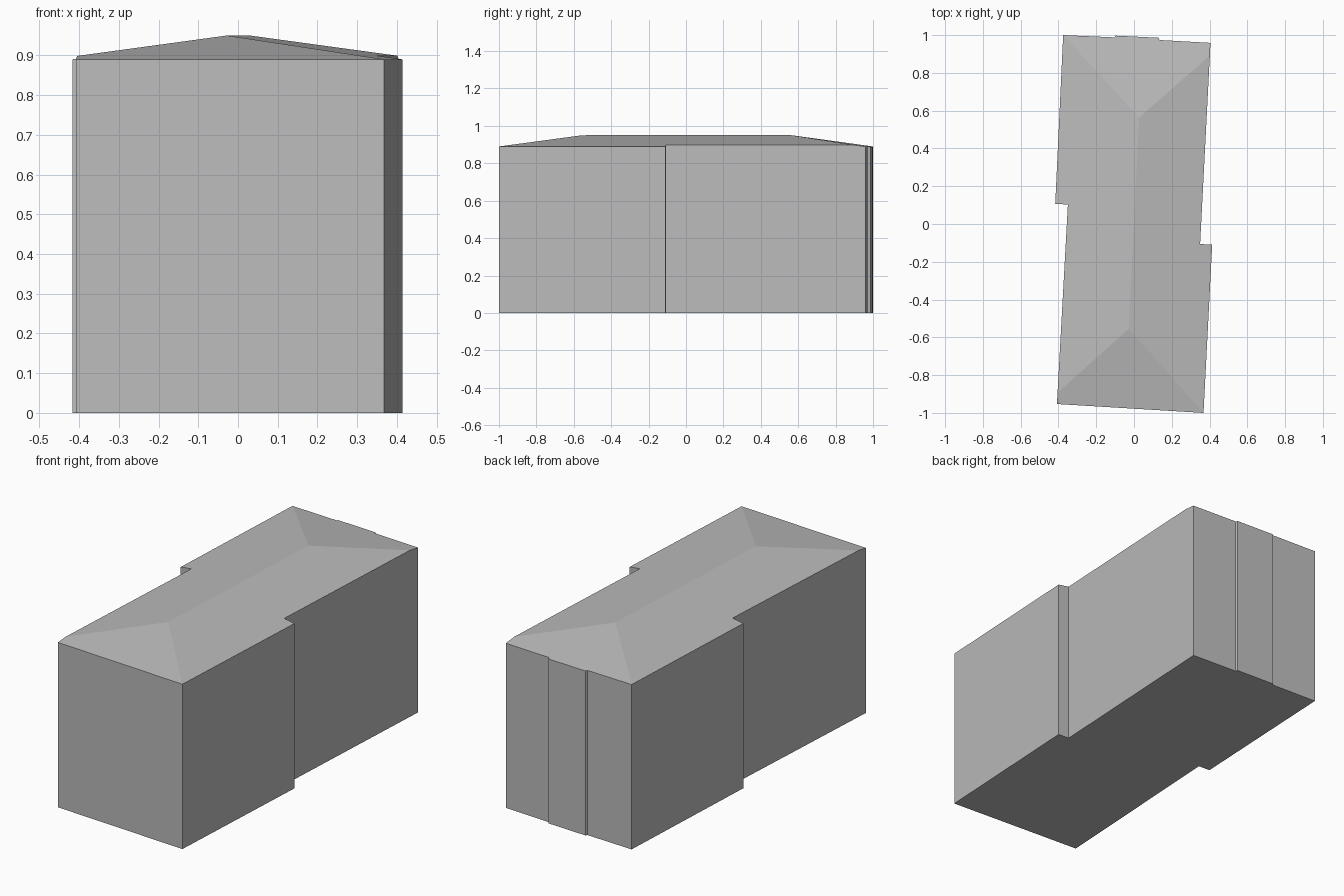
import bpy
import bmesh
from mathutils import Vector

default = bpy.data.objects.get("Cube")
if default:
    bpy.data.objects.remove(default, do_unlink=True)

# Single plain grey for walls and roof
grey = bpy.data.materials.new("plain_grey")
grey.use_nodes = True
colour = (0.5, 0.5, 0.5, 1.0)
grey.diffuse_color = colour
grey.node_tree.nodes["Principled BSDF"].inputs["Base Color"].default_value = colour

EAVE, RIDGE = 0.89, 0.95

# Wall outline, counter-clockwise from the front right corner
footprint = [
    (-0.408, -0.953), (0.368, -1.0), (0.414, -0.11), (0.35, -0.106),
    (0.405, 0.959), (0.135, 0.974), (0.131, 0.986), (-0.098, 0.997),
    (-0.103, 0.988), (-0.375, 1.0), (-0.417, 0.107), (-0.35, 0.103),
]

# Eave rectangle and ridge ends that define the hipped roof
front_r, front_l, back_l, back_r = [
    Vector((x, y, EAVE))
    for x, y in [(-0.468, -0.95), (0.368, -1.0), (0.468, 0.95), (-0.375, 1.0)]
]
ridge_front = Vector((-0.028, -0.555, RIDGE))
ridge_back = Vector((0.028, 0.565, RIDGE))
slopes = [
    (front_r, front_l, ridge_front),
    (front_l, back_l, ridge_front),
    (back_l, back_r, ridge_back),
    (back_r, front_r, ridge_front),
]

# Extrude the outline into a tall prism
bm = bmesh.new()
base = bm.faces.new([bm.verts.new((x, y, 0)) for x, y in footprint])
result = bmesh.ops.extrude_face_region(bm, geom=[base], use_keep_orig=True)
top_verts = [g for g in result["geom"] if isinstance(g, bmesh.types.BMVert)]
bmesh.ops.translate(bm, verts=top_verts, vec=(0, 0, 1))
bmesh.ops.recalc_face_normals(bm, faces=bm.faces)

# Slice the prism with each roof slope and close the cut
for a, b, c in slopes:
    normal = (b - a).cross(c - a).normalized()
    bmesh.ops.bisect_plane(
        bm, geom=bm.verts[:] + bm.edges[:] + bm.faces[:], dist=1e-5,
        plane_co=a, plane_no=normal, clear_outer=True)
    rim = [e for e in bm.edges if e.is_boundary]
    bmesh.ops.holes_fill(bm, edges=rim, sides=0)

bmesh.ops.recalc_face_normals(bm, faces=bm.faces)
mesh = bpy.data.meshes.new("building")
bm.to_mesh(mesh)
bm.free()
mesh.materials.append(grey)
building = bpy.data.objects.new("building", mesh)
bpy.context.collection.objects.link(building)
